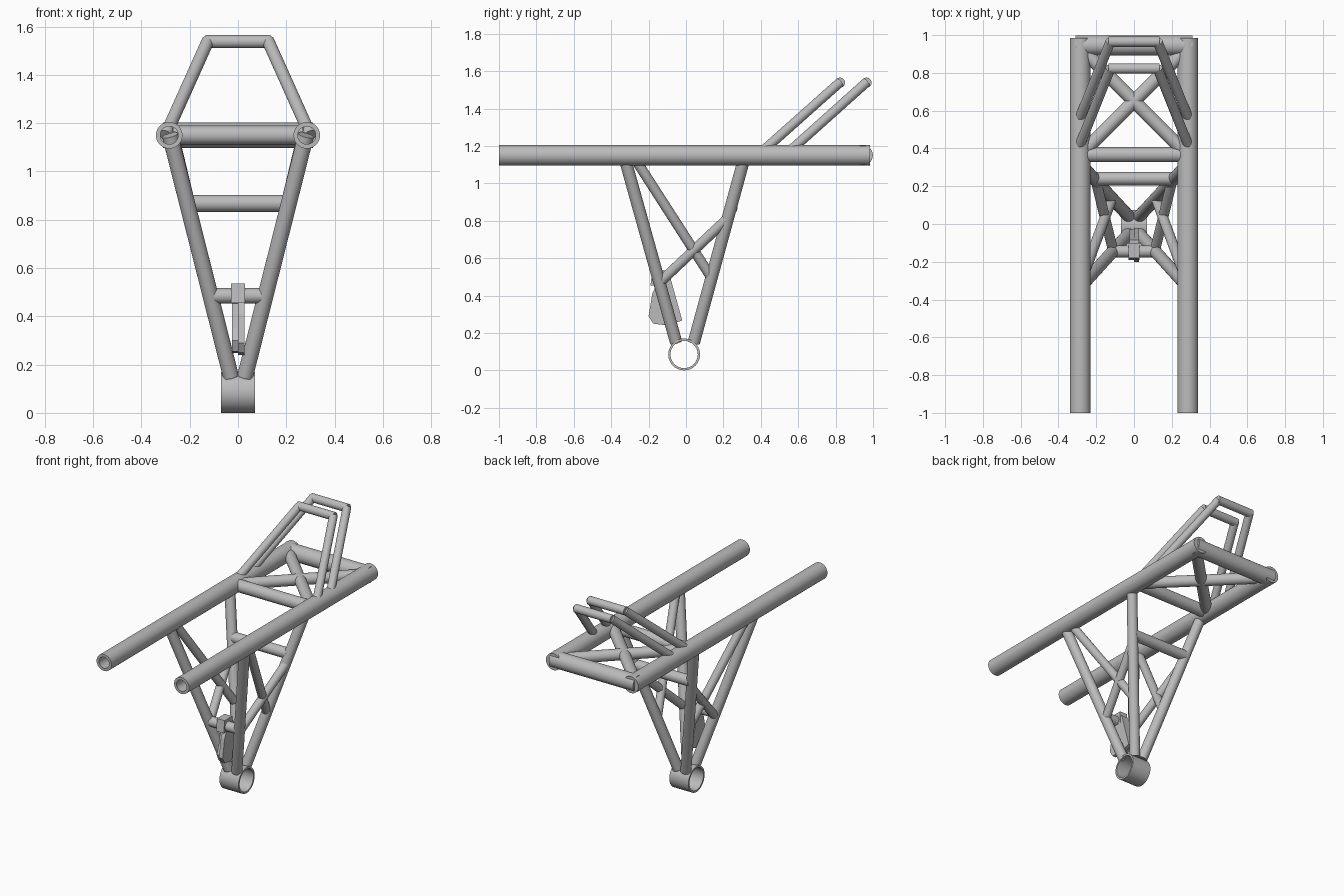
import bpy, bmesh, math
from mathutils import Vector

cube = bpy.data.objects.get("Cube")
if cube:
    bpy.data.objects.remove(cube, do_unlink=True)

steel = bpy.data.materials.new("grey_steel")
steel.use_nodes = True
GREY = (0.5, 0.5, 0.5, 1)
steel.diffuse_color = GREY
steel.node_tree.nodes["Principled BSDF"].inputs["Base Color"].default_value = GREY


def finish(name, bm, smooth=True):
    bmesh.ops.recalc_face_normals(bm, faces=bm.faces)
    mesh = bpy.data.meshes.new(name)
    bm.to_mesh(mesh)
    bm.free()
    mesh.materials.append(steel)
    obj = bpy.data.objects.new(name, mesh)
    bpy.context.collection.objects.link(obj)
    if smooth:
        bpy.ops.object.select_all(action='DESELECT')
        obj.select_set(True)
        bpy.context.view_layer.objects.active = obj
        bpy.ops.object.shade_smooth_by_angle(angle=math.radians(35))
    return obj


def lathe(name, a, b, profile, closed=False, sides=40):
    """Spin (distance, radius) points about the axis from a to b."""
    a, b = Vector(a), Vector(b)
    turn = (b - a).to_track_quat('Z', 'Y')
    bm = bmesh.new()
    rings = []
    for d, r in profile:
        rings.append([bm.verts.new(a + turn @ Vector((
            r * math.cos(math.tau * i / sides), r * math.sin(math.tau * i / sides), d)))
            for i in range(sides)])
    pairs = list(zip(rings, rings[1:]))
    if closed:
        pairs.append((rings[-1], rings[0]))
    else:
        bm.faces.new(rings[0])
        bm.faces.new(rings[-1])
    for p, q in pairs:
        for i in range(sides):
            j = (i + 1) % sides
            bm.faces.new((p[i], p[j], q[j], q[i]))
    return finish(name, bm)


def rod(name, a, b, r):
    return lathe(name, a, b, [(0, r), ((Vector(b) - Vector(a)).length, r)])


def rod_pair(name, a, b, r):
    for side, s in (("left", 1), ("right", -1)):
        rod(f"{name}_{side}", (s * a[0], a[1], a[2]), (s * b[0], b[1], b[2]), r)


def cross_bar(name, half, y, z, r):
    rod(name, (-half, y, z), (half, y, z), r)


def plate(name, outline, x0, x1):
    """Extrude a (y, z) outline from x0 to x1."""
    bm = bmesh.new()
    face = bm.faces.new([bm.verts.new((x0, y, z)) for y, z in outline])
    out = bmesh.ops.extrude_face_region(bm, geom=[face])
    verts = [g for g in out["geom"] if isinstance(g, bmesh.types.BMVert)]
    bmesh.ops.translate(bm, verts=verts, vec=(x1 - x0, 0, 0))
    return finish(name, bm, smooth=False)


# Long rails, open at the front and closed at the back
RAIL_X, RAIL_Z = 0.285, 1.15
for side, s in (("left", 1), ("right", -1)):
    lathe(f"main_rail_{side}", (s * RAIL_X, -1, RAIL_Z), (s * RAIL_X, 0.985, RAIL_Z),
          [(1.9, 0.037), (0, 0.037), (0, 0.055), (1.985, 0.055)])

# Deck bracing between the rails
cross_bar("rear_cross_tube", 0.31, 0.946, RAIL_Z, 0.053)
cross_bar("deck_cross_tube", 0.27, 0.367, RAIL_Z, 0.04)
for name, s in (("deck_brace_a", 1), ("deck_brace_b", -1)):
    rod(name, (-s * 0.265, 0.385, RAIL_Z), (s * 0.265, 0.915, RAIL_Z), 0.036)

# Pivot sleeve at the bottom
lathe("pivot_sleeve", (-0.07, -0.01, 0.085), (0.07, -0.01, 0.085),
      [(0, 0.073), (0, 0.085), (0.14, 0.085), (0.14, 0.073)], closed=True)

# Splayed legs
rod_pair("front_leg", (0.029, -0.053, 0.15), (0.282, -0.332, 1.15), 0.033)
rod_pair("rear_leg", (0.029, 0.042, 0.15), (0.282, 0.316, 1.15), 0.033)
cross_bar("front_leg_tie", 0.115, -0.145, 0.485, 0.032)
cross_bar("rear_leg_tie", 0.205, 0.24, 0.868, 0.035)

# Crossing side braces
rod_pair("side_brace_long", (0.272, -0.285, 1.15), (0.118, 0.13, 0.505), 0.027)
rod_pair("side_brace_short", (0.112, -0.135, 0.475), (0.2, 0.22, 0.81), 0.027)

# Two raked hoops
for name, foot, top in (("front_hoop", 0.385, 0.823), ("rear_hoop", 0.53, 0.965)):
    rod_pair(name + "_leg", (0.3, foot, 1.15), (0.125, top, 1.54), 0.026)
    cross_bar(name + "_bar", 0.135, top, 1.538, 0.027)

# Mounting bracket hung from the front tie
outline = [(-0.18, 0.41), (-0.2, 0.29), (-0.176, 0.25), (-0.1, 0.24),
           (-0.02, 0.267), (-0.085, 0.5), (-0.14, 0.5)]
plate("bracket_plate", outline, 0, 0.027)
lower = [(-0.17, 0.35), (-0.19, 0.3), (-0.17, 0.255), (-0.1, 0.248),
         (-0.03, 0.27), (-0.085, 0.5), (-0.14, 0.5)]
plate("bracket_side_plate", lower, -0.024, 0)
plate("bracket_saddle", [(-0.19, 0.455), (-0.1, 0.455), (-0.1, 0.535), (-0.18, 0.535)],
      -0.028, 0.028)
